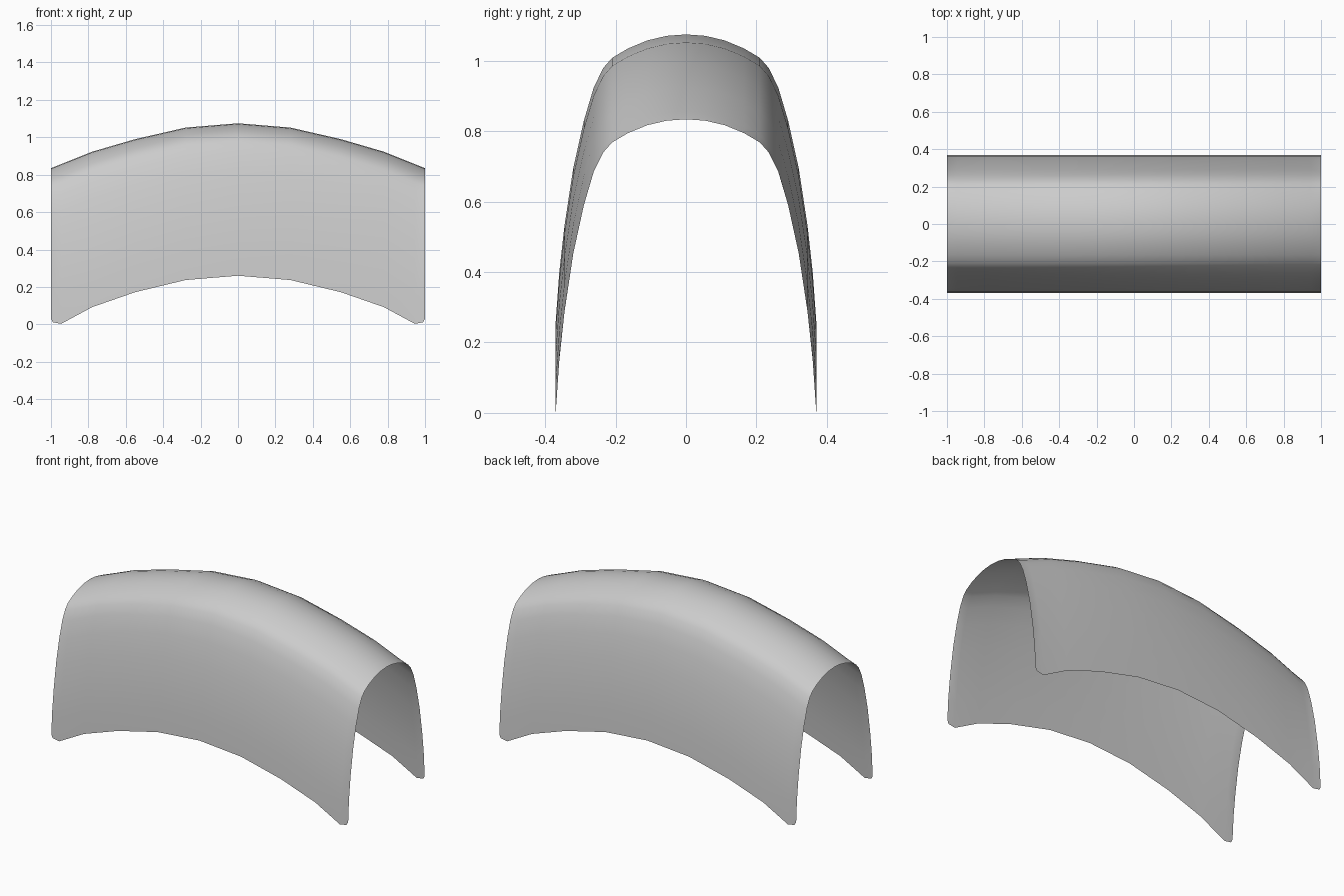
import bpy, bmesh

if "Cube" in bpy.data.objects:
    bpy.data.objects.remove(bpy.data.objects["Cube"])

# Lengthwise stations: x, crown height, lower edge height, half width at lower edge
half = [(0, 1.075, 0.26, 0.37), (0.28, 1.052, 0.237, 0.37), (0.55, 0.99, 0.172, 0.37),
        (0.78, 0.923, 0.092, 0.37), (0.945, 0.857, 0.003, 0.37),
        (0.99, 0.839, 0.011, 0.37), (1.0, 0.834, 0.03, 0.368)]
stations = [(-x, t, b, w) for x, t, b, w in reversed(half[1:])] + half

# Cross-section: y, fraction of height between lower edge and crown
side = [(0, 1), (0.055, 0.995), (0.11, 0.979), (0.165, 0.951), (0.21, 0.918),
        (0.235, 0.883), (0.262, 0.815), (0.29, 0.70), (0.32, 0.535),
        (0.345, 0.335), (0.36, 0.17), (0.37, 0)]
section = [(-y, f) for y, f in reversed(side[1:])] + side

# Curved open shell lofted through the stations
bm = bmesh.new()
rows = []
for x, top, low, w in stations:
    rows.append([bm.verts.new((x, max(-w, min(w, y)), low + f * (top - low)))
                 for y, f in section])
for a, b in zip(rows, rows[1:]):
    for i in range(len(section) - 1):
        bm.faces.new((a[i], b[i], b[i + 1], a[i + 1]))
for face in bm.faces:
    face.smooth = True
mesh = bpy.data.meshes.new("arched_cover")
bm.to_mesh(mesh)
bm.free()
cover = bpy.data.objects.new("arched_cover", mesh)
bpy.context.collection.objects.link(cover)
